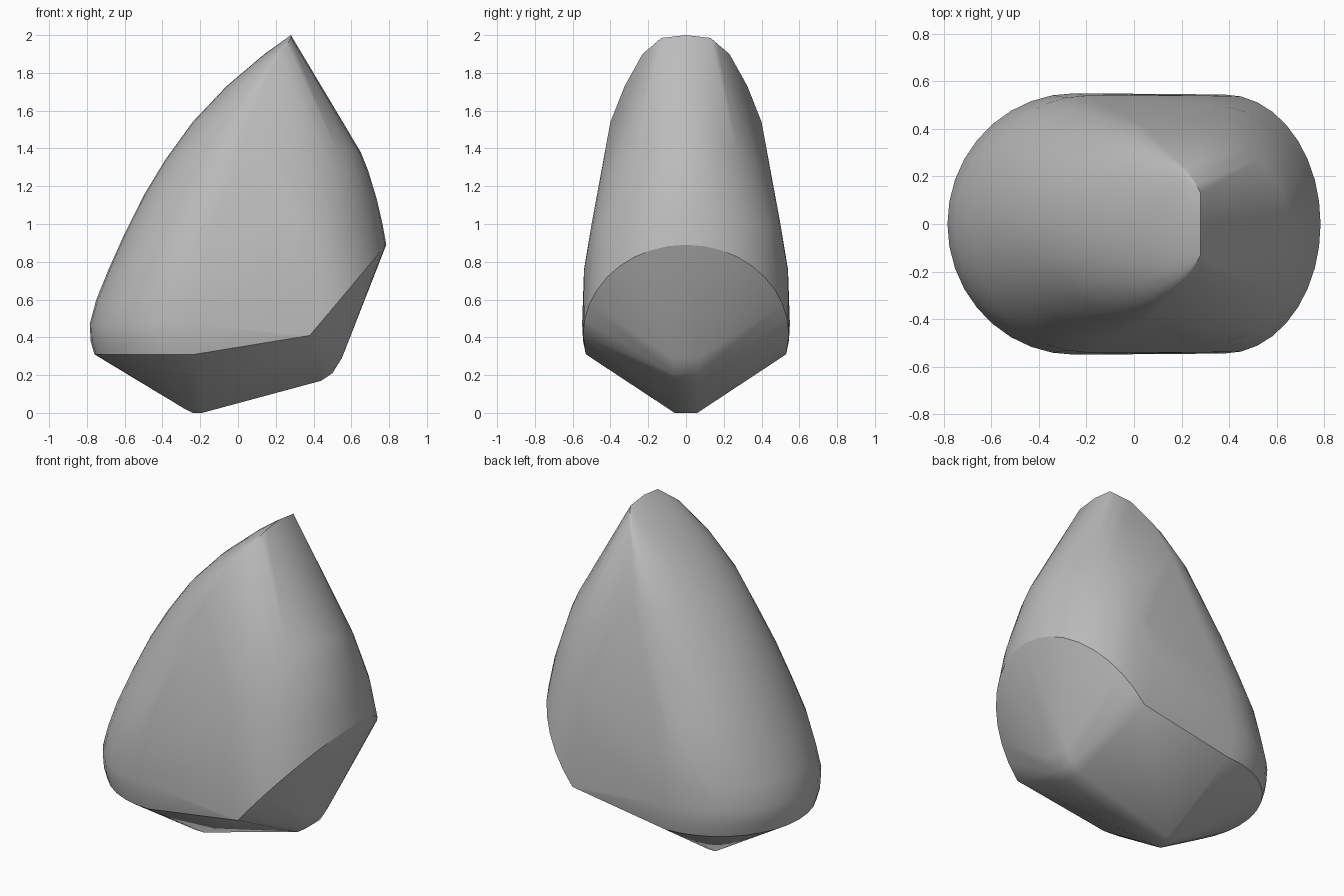
import bpy
import bmesh
from math import sin, cos, pi, radians

cube = bpy.data.objects.get("Cube")
if cube:
    bpy.data.objects.remove(cube, do_unlink=True)

# Plain grey stone colour
stone = bpy.data.materials.new("stone grey")
stone.use_nodes = True
grey = (0.5, 0.5, 0.5, 1)
stone.diffuse_color = grey
stone.node_tree.nodes["Principled BSDF"].inputs["Base Color"].default_value = grey

points = []
STEPS = 18


def arc(center_x, end_x, width, z, end_z=None):
    """Half ellipse from one side of the stone round an end to the other."""
    end_z = z if end_z is None else end_z
    for i in range(STEPS + 1):
        a = pi * i / STEPS
        s = sin(a)
        points.append((center_x + (end_x - center_x) * s, width * cos(a),
                       z + (end_z - z) * s))


def pair(x, y, z):
    points.extend([(x, y, z), (x, -y, z)])


# Rounded back slope: centre x, outer x, half width, height
for ring in [(-0.23, -0.76, 0.53, 0.31), (-0.24, -0.78, 0.545, 0.38),
             (-0.25, -0.785, 0.55, 0.47), (-0.22, -0.75, 0.545, 0.6),
             (-0.2, -0.685, 0.54, 0.76), (-0.14, -0.6, 0.505, 0.95),
             (-0.08, -0.5, 0.465, 1.15), (0, -0.385, 0.43, 1.34),
             (0.07, -0.24, 0.4, 1.54), (0.13, -0.06, 0.325, 1.73),
             (0.22, 0.14, 0.23, 1.9), (0.26, 0.21, 0.17, 1.95)]:
    arc(*ring)

# Rounded opposite side below the chisel tip
for ring in [(0.12, 0.65, 0.42, 1.38), (0.2, 0.69, 0.44, 1.28),
             (0.25, 0.735, 0.47, 1.13), (0.32, 0.765, 0.5, 1.0)]:
    arc(*ring)

# Slanted rim, from the side corners up to the widest point
arc(0.38, 0.785, 0.545, 0.41, 0.89)
pair(0.3, 0.545, 0.405)
pair(0.3, 0.54, 0.75)

# Chisel tip
points.append((0.28, 0, 2.0))
pair(0.28, 0.13, 1.985)

# Narrow keel along the underside
for x, y, z in [(-0.28, 0.03, 0.02), (-0.24, 0.06, 0), (-0.19, 0.06, 0),
                (0.44, 0.06, 0.17), (0.5, 0.07, 0.21), (0.55, 0.07, 0.29)]:
    pair(x, y, z)

# Wrap the outlines into one solid
bm = bmesh.new()
for p in points:
    bm.verts.new(p)
bmesh.ops.remove_doubles(bm, verts=bm.verts[:], dist=0.004)
bmesh.ops.convex_hull(bm, input=bm.verts[:])
loose = [v for v in bm.verts if not v.link_faces]
bmesh.ops.delete(bm, geom=loose, context='VERTS')
bmesh.ops.recalc_face_normals(bm, faces=bm.faces[:])
mesh = bpy.data.meshes.new("stone")
bm.to_mesh(mesh)
bm.free()

rock = bpy.data.objects.new("stone", mesh)
bpy.context.collection.objects.link(rock)
mesh.materials.append(stone)

# Smooth curves with crisp rim edges
bpy.ops.object.select_all(action='DESELECT')
rock.select_set(True)
bpy.context.view_layer.objects.active = rock
bpy.ops.object.shade_smooth_by_angle(angle=radians(30))
